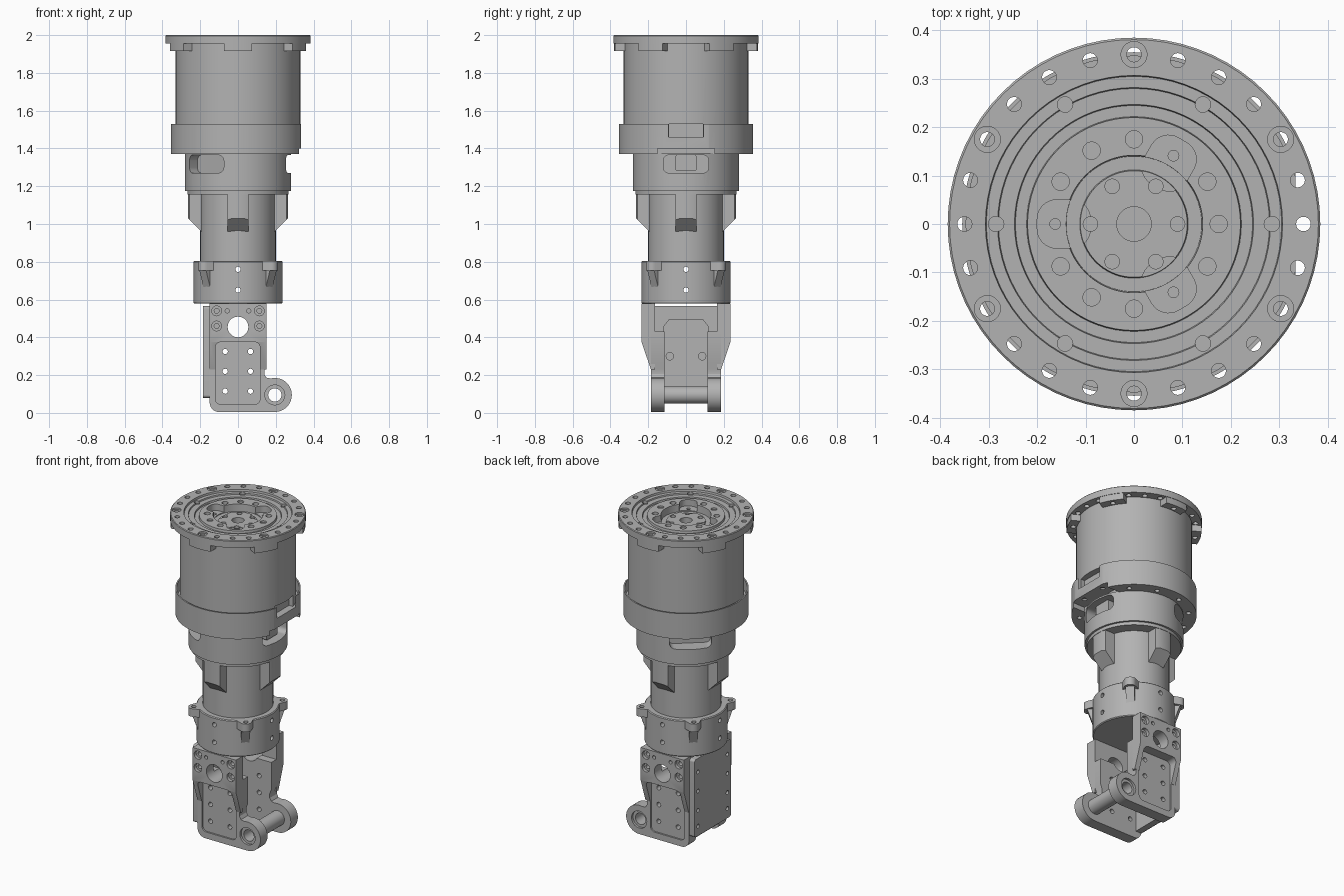
import bpy, bmesh
from math import sin, cos, pi, radians
from mathutils import Matrix, Vector

if "Cube" in bpy.data.objects:
    bpy.data.objects.remove(bpy.data.objects["Cube"])

grey = bpy.data.materials.new("machined grey")
grey.use_nodes = True
grey.diffuse_color = (0.45, 0.45, 0.45, 1)
grey.node_tree.nodes["Principled BSDF"].inputs["Base Color"].default_value = (0.45, 0.45, 0.45, 1)
parts = []


def finish(name, bm, turn=0, keep=True):
    """Turn a bmesh into an object, rotated about z by some degrees."""
    bm.transform(Matrix.Rotation(radians(turn), 4, "Z"))
    bmesh.ops.recalc_face_normals(bm, faces=bm.faces)
    mesh = bpy.data.meshes.new(name)
    bm.to_mesh(mesh)
    bm.free()
    obj = bpy.data.objects.new(name, mesh)
    bpy.context.scene.collection.objects.link(obj)
    if keep:
        mesh.materials.append(grey)
        parts.append(obj)
    return obj


def lathe(name, profile, axis="Z", centre=(0, 0, 0), steps=72):
    """Spin a closed (radius, height) profile."""
    bm = bmesh.new()
    verts = [bm.verts.new((r, 0, z)) for r, z in profile]
    edges = [bm.edges.new((verts[i - 1], verts[i])) for i in range(len(verts))]
    bmesh.ops.spin(bm, geom=verts + edges, axis=(0, 0, 1), cent=(0, 0, 0),
                   angle=2 * pi, steps=steps)
    bmesh.ops.remove_doubles(bm, verts=bm.verts, dist=1e-5)
    if axis == "Y":
        bm.transform(Matrix.Rotation(pi / 2, 4, "X"))
    bm.transform(Matrix.Translation(centre))
    return finish(name, bm)


def prism(name, points, axis, a, b, turn=0, keep=True):
    """Extrude a flat outline along an axis from a to b."""
    place = {"x": lambda u, v, w: (w, u, v), "y": lambda u, v, w: (u, w, v),
             "z": lambda u, v, w: (u, v, w)}[axis]
    bm = bmesh.new()
    face = bm.faces.new([bm.verts.new(place(u, v, a)) for u, v in points])
    new = bmesh.ops.extrude_face_region(bm, geom=[face])["geom"]
    shift = Vector(place(0, 0, b - a))
    for v in new:
        if isinstance(v, bmesh.types.BMVert):
            v.co += shift
    return finish(name, bm, turn, keep)


def arc(cx, cy, r, start, end, n=8):
    return [(cx + r * cos(radians(start + (end - start) * i / n)),
             cy + r * sin(radians(start + (end - start) * i / n))) for i in range(n + 1)]


def rounded(u0, u1, v0, v1, r):
    return (arc(u1 - r, v1 - r, r, 0, 90) + arc(u0 + r, v1 - r, r, 90, 180)
            + arc(u0 + r, v0 + r, r, 180, 270) + arc(u1 - r, v0 + r, r, 270, 360))


def rect(u0, u1, v0, v1):
    return [(u0, v0), (u1, v0), (u1, v1), (u0, v1)]


def cut(obj, cutter):
    mod = obj.modifiers.new("cut", "BOOLEAN")
    mod.solver, mod.object, mod.use_self = "EXACT", cutter, True
    bpy.context.view_layer.update()
    deps = bpy.context.evaluated_depsgraph_get()
    mesh = bpy.data.meshes.new_from_object(obj.evaluated_get(deps))
    obj.modifiers.clear()
    obj.data = mesh
    bpy.data.objects.remove(cutter)


def drill(obj, spots, r, a, b, axis="z"):
    """Bore round holes at flat positions, from a to b along an axis."""
    bm = bmesh.new()
    turn = {"z": Matrix(), "y": Matrix.Rotation(pi / 2, 4, "X"),
            "x": Matrix.Rotation(pi / 2, 4, "Y")}[axis]
    m = (a + b) / 2
    for u, v in spots:
        loc = {"z": (u, v, m), "y": (u, m, v), "x": (m, u, v)}[axis]
        bmesh.ops.create_cone(bm, cap_ends=True, segments=20, radius1=r, radius2=r,
                              depth=abs(b - a), matrix=Matrix.Translation(loc) @ turn)
    cut(obj, finish("cutter", bm, keep=False))


def ring(r, start, step):
    return [(r * cos(radians(t)), r * sin(radians(t))) for t in range(start, start + 360, step)]


# main housing with stepped top face and flange
housing = lathe("main_housing", [
    (0, 1.95), (.11, 1.95), (.112, 1.94), (.14, 1.94), (.142, 1.985), (.22, 1.985),
    (.222, 1.97), (.245, 1.97), (.247, 1.98), (.28, 1.98), (.282, 1.988), (.305, 1.988),
    (.307, 2), (.381, 2), (.385, 1.996), (.385, 1.955), (.33, 1.955), (.33, 1.37), (0, 1.37)])
for t in (60, 180, 300):
    cut(housing, prism("cutter", rounded(.09, .2, -.05, .05, .04), "z", 1.945, 2.1, t, False))
drill(housing, ring(.35, 0, 15), .015, 1.9, 2.1)
drill(housing, ring(.35, 30, 60), .027, 1.99, 2.1)
drill(housing, ring(.175, 30, 60), .018, 1.95, 2.1)
drill(housing, ring(.175, 0, 120), .018, 1.975, 2.1)
drill(housing, ring(.285, 0, 60), .016, 1.972, 2.1)
drill(housing, ring(.09, 0, 60), .015, 1.92, 2.1)
drill(housing, ring(.163, 60, 120), .011, 1.93, 2.1)
drill(housing, [(0, 0)], .036, 1.91, 2.1)
cut(housing, prism("cutter", rect(-.09, .09, 1.46, 1.53), "x", .29, .5, 0, False))
cut(housing, prism("cutter", rect(-.15, .15, 1.3, 1.4), "x", .24, .5, 0, False))
drill(housing, ring(.31, 15, 30), .014, 1.3, 1.41)

# bolt pads beneath the flange
for t in range(30, 390, 60):
    pad = prism("flange_pad", arc(0, 0, .382, -11, 11) + arc(0, 0, .32, 13, -13),
                "z", 1.915, 1.956, t)
    drill(pad, [(.35 * cos(radians(t)), .35 * sin(radians(t)))], .015, 1.8, 2.1)

# collar with a flat, a notch and a gap around the housing
collar = lathe("housing_collar", [(.325, 1.37), (.355, 1.37), (.355, 1.53), (.347, 1.53),
                                  (.347, 1.46), (.325, 1.46)])
cut(collar, prism("cutter", rect(-.4, .4, 1.3, 1.6), "x", .334, .5, 0, False))
cut(collar, prism("cutter", rect(-.09, .09, 1.46, 1.6), "x", .2, .5, 0, False))
cut(collar, prism("cutter", rect(-.15, .15, 1.3, 1.4), "x", .2, .5, 0, False))

# windowed ring
window_ring = lathe("window_ring", [(0, 1.175), (.28, 1.175), (.28, 1.375), (0, 1.375)])
for t in (0, 131, 229):
    cut(window_ring, prism("cutter", rounded(-.12, .12, 1.27, 1.365, .03), "x", .19, .4, t, False))
drill(window_ring, ring(.25, 22, 45), .011, 1.1, 1.2)
prism("connector_block", rounded(-.055, .055, 1.28, 1.365, .01), "x", .15, .235)

# slim body with four tapered ribs
lathe("slim_body", [(0, .78), (.2, .78), (.2, 1.155), (.268, 1.155), (.268, 1.18), (0, 1.18)])
for t in range(0, 360, 90):
    rib = [(-.055, .15), (-.055, .257), (-.03, .265), (.03, .265), (.055, .257), (.055, .15)]
    body = prism("body_rib", [(r, w) for w, r in rib], "z", .96, 1.16, t)
    slope = prism("cutter", [(.195, .95), (.4, .95), (.4, 1.165), (.195, .96)], "y", -.1, .1, t, False)
    cut(body, slope)

# lower clamp with four ears
clamp = lathe("lower_clamp", [(0, .578), (.23, .578), (.235, .583), (.235, .8), (.23, .805), (0, .805)])
for z in (.65, .76):
    drill(clamp, [(0, z)], .014, -.3, .3, "y")
    drill(clamp, [(0, z)], .014, -.3, .3, "x")
for t in range(45, 405, 90):
    ear = prism("clamp_ear", [(.2, -.06)] + arc(.252, 0, .034, -75, 75) + [(.2, .06)],
                "z", .755, .805, t)
    drill(ear, [(.255 * cos(radians(t)), .255 * sin(radians(t)))], .014, .7, .9)
    prism("ear_gusset", [(.2, .66), (.232, .66), (.265, .757), (.2, .757)], "y", -.025, .025, t)

# fork arms with pivot lugs
outline = ([(-.15, .43), (.15, .43), (.15, .26), (.139, .232), (.139, .205), (.15, .187)]
           + arc(.195, .095, .09, 105, -90, 20) + arc(-.1, .055, .05, 270, 180))
bores = [(x, z) for x in (-.068, .066) for z in (.115, .22, .325)]
screws = [(x, z) for x in (-.113, .113) for z in (.46, .54)]
for s, side in ((-1, "front"), (1, "back")):
    arm = prism(side + "_fork_arm", outline, "y", s * .115, s * .185)
    block = prism(side + "_fork_block", [(s * .165, .578), (s * .235, .578), (s * .235, .375),
                  (s * .186, .23), (s * .165, .23)], "x", -.15, .15)
    for piece in (arm, block):
        cut(piece, prism("cutter", rounded(-.12, .117, .045, .375, .03), "y",
                         s * .175, s * .4, 0, False))
        drill(piece, [(0, .455)], .055, -.4, .4, "y")
        drill(piece, bores, .014, -.4, .4, "y")
    drill(block, screws, .026, s * .215, s * .4, "y")
    drill(block, screws, .013, s * .18, s * .4, "y")
    drill(block, [(-.057, .54), (.057, .54)], .011, s * .2, s * .4, "y")
    drill(arm, [(.195, .095)], .036, -.4, .4, "y")
    drill(arm, [(.195, .095)], .053, s * .17, s * .4, "y")

# hollow pivot pin
lathe("pivot_pin", [(.035, -.172), (.046, -.172), (.046, .172), (.035, .172)],
      "Y", (.195, 0, .095), 40)

# rear cover plate and inner web joining the arms
cover = prism("cover_plate", rounded(-.18, .18, .08, .565, .015), "x", -.185, -.149)
drill(cover, [(y, z) for y in (-.145, .145) for z in (.14, .24, .36, .48)], .012, -.3, -.17, "x")
web = prism("inner_web", [(-.118, .05), (.118, .05), (.118, .46), (.09, .495),
                          (-.09, .495), (-.118, .46)], "x", -.15, -.11)
drill(web, [(-.085, .3), (.085, .3)], .02, -.125, 0, "x")

# smooth round walls, keep edges crisp
bpy.ops.object.select_all(action="DESELECT")
for obj in parts:
    obj.select_set(True)
bpy.context.view_layer.objects.active = housing
bpy.ops.object.shade_smooth_by_angle(angle=radians(30))
